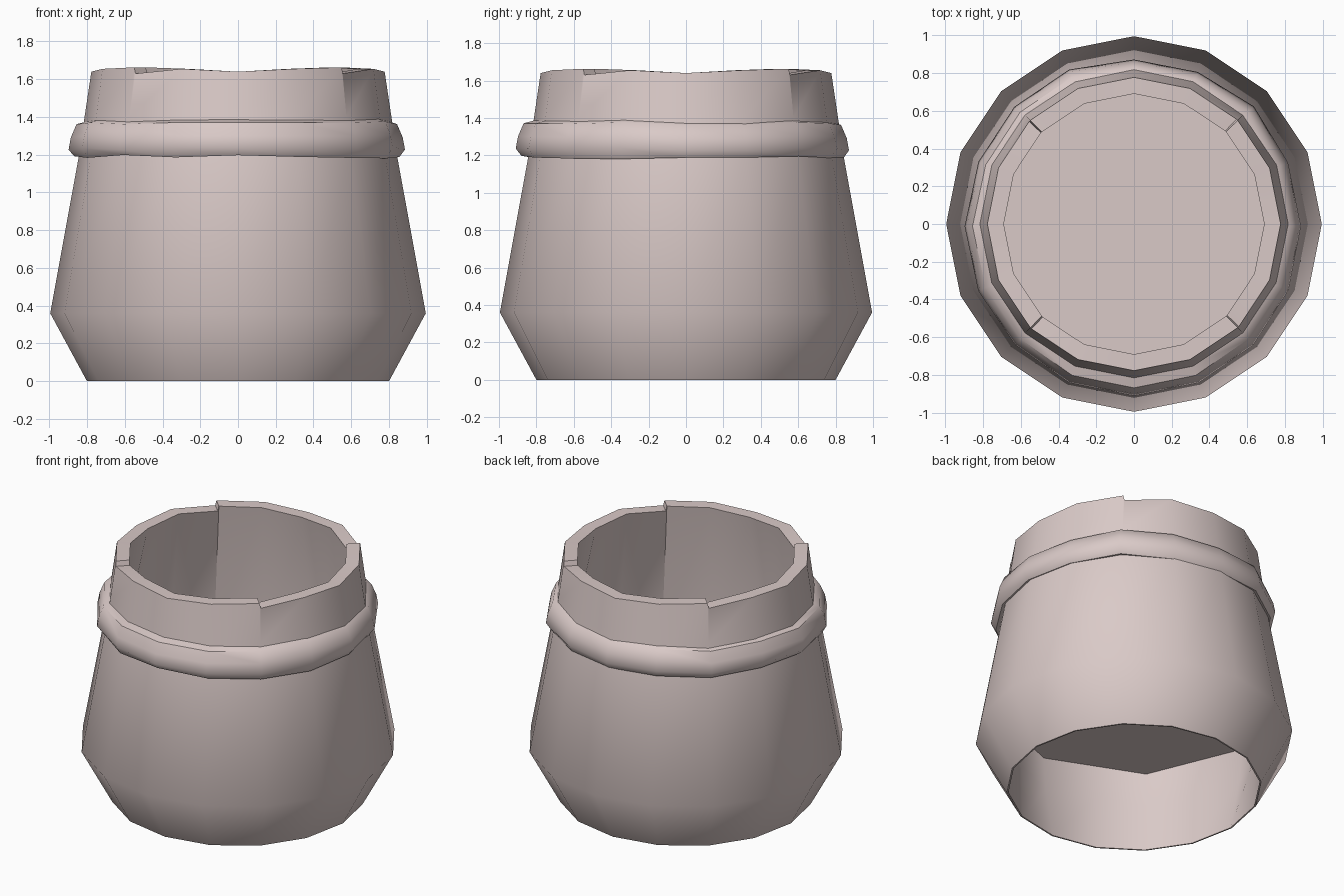
import bpy, bmesh, math, random

if "Cube" in bpy.data.objects:
    bpy.data.objects.remove(bpy.data.objects["Cube"])
random.seed(4)

clay = bpy.data.materials.new("pale_clay")
clay.use_nodes = True
clay.diffuse_color = (0.70, 0.59, 0.575, 1)
clay.node_tree.nodes["Principled BSDF"].inputs["Base Color"].default_value = clay.diffuse_color
clay.node_tree.nodes["Principled BSDF"].inputs["Roughness"].default_value = 0.8


def finish(name, bm, angle=50):
    bmesh.ops.remove_doubles(bm, verts=bm.verts, dist=0.0005)
    bmesh.ops.recalc_face_normals(bm, faces=bm.faces)
    mesh = bpy.data.meshes.new(name)
    bm.to_mesh(mesh)
    bm.free()
    mesh.materials.append(clay)
    ob = bpy.data.objects.new(name, mesh)
    bpy.context.collection.objects.link(ob)
    bpy.ops.object.select_all(action='DESELECT')
    ob.select_set(True)
    bpy.context.view_layer.objects.active = ob
    bpy.ops.object.shade_smooth_by_angle(angle=math.radians(angle))


def loft(name, columns):
    """Closed ring surface from matching closed cross-sections."""
    bm = bmesh.new()
    cols = [[bm.verts.new(p) for p in c] for c in columns]
    for a, b in zip(cols, cols[1:] + cols[:1]):
        for i in range(len(a)):
            j = (i + 1) % len(a)
            bm.faces.new((a[i], b[i], b[j], a[j]))
    finish(name, bm)


def polar(r, deg, z, y_shift=0):
    t = math.radians(deg)
    return (r * math.cos(t), r * math.sin(t) + y_shift, z)


# Pot shell: sixteen sides outside, eight sides around the recessed base,
# and a rim of four uneven arcs that each end in a small step
def shell_section(deg, top, octagon, rim_turn):
    flat = 1 if octagon else math.cos(math.pi / 8)
    rim = deg + rim_turn
    return [polar(0.80, deg, 0), polar(0.995, deg, 0.36), polar(0.842, deg, 1.2),
            polar(0.813, deg, 1.4), polar(0.777, rim, top),
            polar(0.69, rim, top), polar(0.88 * flat, deg, 0.6),
            polar(0.86 * flat, deg, 0.36), polar(0.79, deg, 0)]


rim_heights = [1.63, 1.655, 1.64, 1.655, 1.663]
columns = []
for quarter in range(4):
    for k, top in enumerate(rim_heights):
        deg = 45 + 90 * quarter + 22.5 * k
        columns.append(shell_section(deg, top, k % 2 == 0, 0.6 if k == 0 else 0))
loft("pot_shell", columns)

# Floor plate closing the inside
bm = bmesh.new()
bm.faces.new([bm.verts.new(polar(0.88, 45 * k, 0.6)) for k in range(8)])
finish("inner_floor", bm)

# Uneven band around the neck, wider at its lower edge
band = []
for k in range(16):
    deg = 22.5 * k
    dr, dz, low = (random.uniform(-0.01, 0.01) for _ in range(3))
    ring = [(0.80, 1.385 + dz), (0.848 + dr, 1.37 + dz), (0.878 + dr, 1.30 + dz),
            (0.89 + dr, 1.235 + dz), (0.86 + dr, 1.19 + low), (0.82, 1.195 + low)]
    band.append([polar(r, deg, z, -0.012) for r, z in ring])
loft("neck_band", band)
